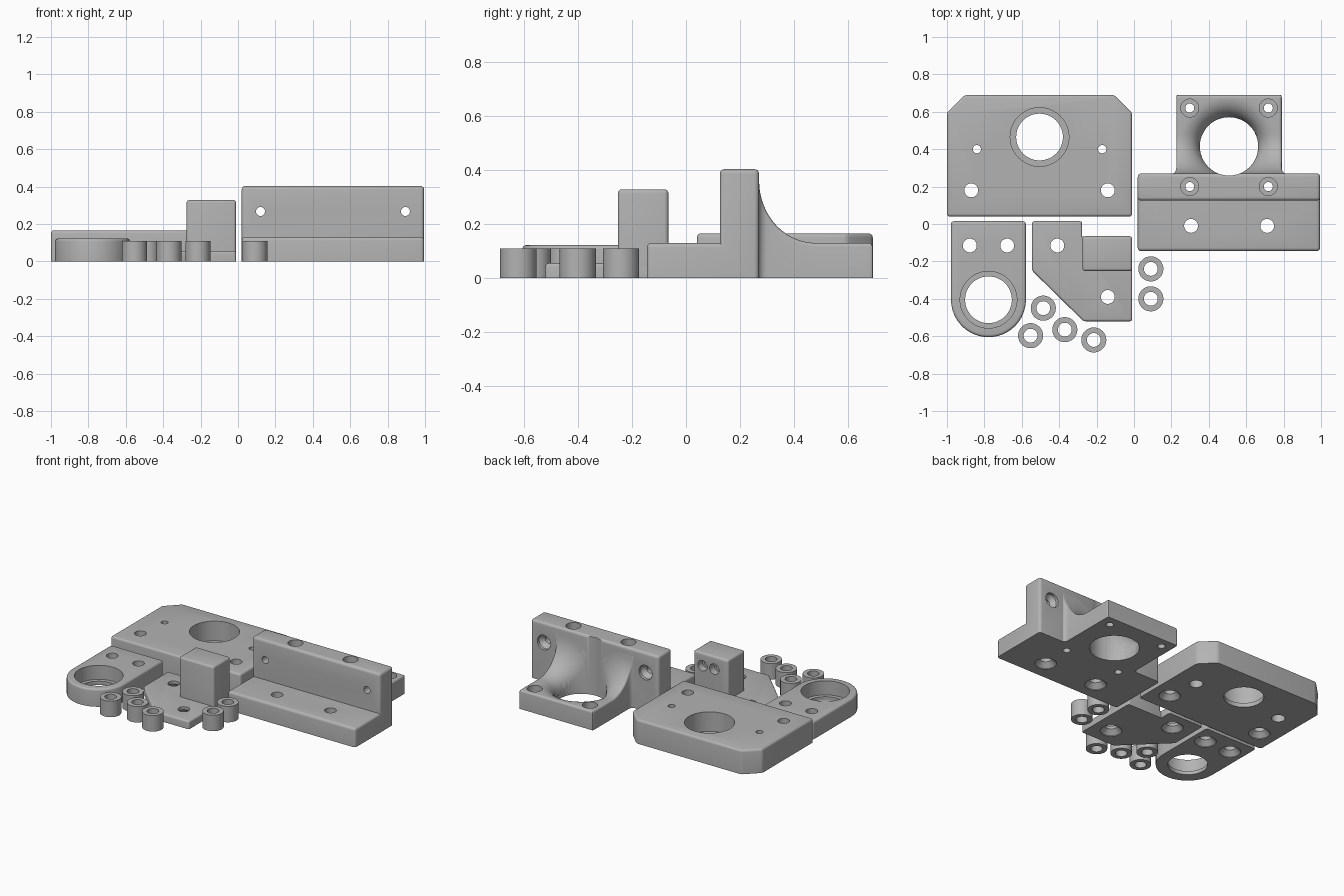
import bpy, bmesh
from math import sqrt, pi, cos, sin, radians
from mathutils import Matrix, Vector

cube = bpy.data.objects.get("Cube")
if cube:
    bpy.data.objects.remove(cube)

GREY = (0.45, 0.45, 0.45, 1)
mat = bpy.data.materials.new("grey plastic")
mat.use_nodes = True
mat.diffuse_color = GREY
bsdf = mat.node_tree.nodes["Principled BSDF"]
bsdf.inputs["Base Color"].default_value = GREY
bsdf.inputs["Roughness"].default_value = 0.6


def make(name, bm):
    bmesh.ops.recalc_face_normals(bm, faces=bm.faces[:])
    me = bpy.data.meshes.new(name)
    bm.to_mesh(me)
    bm.free()
    me.materials.append(mat)
    ob = bpy.data.objects.new(name, me)
    bpy.context.collection.objects.link(ob)
    return ob


def prism(bm, pts, depth, bevel):
    """Extrude an outline and round its convex edges, leaving the underside sharp."""
    face = bm.faces.new([bm.verts.new(p) for p in pts])
    ext = bmesh.ops.extrude_face_region(bm, geom=[face])
    moved = [g for g in ext["geom"] if isinstance(g, bmesh.types.BMVert)]
    bmesh.ops.translate(bm, verts=moved, vec=depth)
    bmesh.ops.recalc_face_normals(bm, faces=bm.faces[:])
    edges = [e for e in bm.edges if e.calc_face_angle_signed(0) > 0.5
             and max(v.co.z for v in e.verts) > 0.001]
    bmesh.ops.bevel(bm, geom=edges, offset=bevel, segments=4, profile=0.5, affect='EDGES')


def plate(name, outline, height, bevel=0.015):
    bm = bmesh.new()
    prism(bm, [(x, y, 0) for x, y in outline], Vector((0, 0, height)), bevel)
    return make(name, bm)


def lathe(bm, profile, loc, axis="Z", closed=False, n=48):
    """Turn (radius, height) pairs around an axis through loc."""
    rot = Matrix.Rotation(-pi / 2, 3, 'X') if axis == "Y" else Matrix.Identity(3)
    rings = [[bm.verts.new(Vector(loc) + rot @ Vector((r * cos(2 * pi * i / n),
              r * sin(2 * pi * i / n), h))) for i in range(n)] for r, h in profile]
    pairs = list(zip(rings, rings[1:]))
    if closed:
        pairs.append((rings[-1], rings[0]))
    for a, b in pairs:
        for i in range(n):
            j = (i + 1) % n
            bm.faces.new((a[i], a[j], b[j], b[i]))
    if not closed:
        bm.faces.new(rings[0])
        bm.faces.new(rings[-1])


def cut(objects, holes):
    """Subtract all turned holes, then shade."""
    bm = bmesh.new()
    for hole in holes:
        lathe(bm, *hole)
    cutter = make("hole_cutter", bm)
    cutter.hide_render = True
    for ob in objects:
        mod = ob.modifiers.new("holes", 'BOOLEAN')
        mod.operation, mod.solver, mod.object = 'DIFFERENCE', 'EXACT', cutter
        bpy.context.view_layer.objects.active = ob
        bpy.ops.object.modifier_apply(modifier=mod.name)
    bpy.data.objects.remove(cutter)
    for ob in objects:
        shade(ob)


def shade(ob):
    bpy.ops.object.select_all(action='DESELECT')
    ob.select_set(True)
    bpy.context.view_layer.objects.active = ob
    bpy.ops.object.shade_smooth_by_angle(angle=radians(32))


TOP = 0.5
# Bolt hole countersunk from below, pilot hole, and stepped bore open at the top
BOLT = [(0.068, -0.02), (0.068, 0.004), (0.037, 0.035), (0.037, TOP)]
PILOT = [(0.043, -0.02), (0.043, 0.05), (0.022, 0.051), (0.022, TOP)]


def bore(small, large, step):
    return [(small, -0.02), (small, step), (large, step), (large, TOP)]


# Motor plate with clipped back corners
motor_plate = plate("motor_plate", [(-1, 0.04), (-0.01, 0.04), (-0.01, 0.595), (-0.105, 0.69),
                                    (-0.905, 0.69), (-1, 0.595)], 0.165)
cut([motor_plate], [(BOLT, (x, 0.18, 0)) for x in (-0.87, -0.14)]
    + [(PILOT, (x, 0.4, 0)) for x in (-0.84, -0.17)]
    + [(bore(0.125, 0.157, 0.03), (-0.505, 0.465, 0))])

# Ring bracket with a round front end
CX, CY, R = -0.778, -0.405, 0.2
arc = [(CX + R * cos(a), CY + R * sin(a)) for a in (pi + pi * i / 32 for i in range(33))]
ring_bracket = plate("ring_bracket", arc + [(CX + R, 0.015), (CX - R, 0.015)], 0.122)
cut([ring_bracket], [(BOLT, (CX + s * 0.1, -0.115, 0)) for s in (-1, 1)]
    + [(bore(0.125, 0.152, 0.025), (CX, CY, 0))])

# Corner bracket: thin plate and upright block
corner_plate = plate("corner_plate", [(-0.545, 0.015), (-0.277, 0.015), (-0.277, -0.066),
                                      (-0.01, -0.066), (-0.01, -0.52), (-0.27, -0.52),
                                      (-0.545, -0.25)], 0.055, 0.012)
cut([corner_plate], [(BOLT, (-0.41, -0.115, 0)), (BOLT, (-0.14, -0.39, 0))])
corner_block = plate("corner_block", [(-0.275, -0.252), (-0.01, -0.252), (-0.01, -0.065),
                                      (-0.275, -0.065)], 0.328)
BLIND = [(0.022, -0.12), (0.022, -0.05), (0.036, -0.05), (0.036, 0.02)]
cut([corner_block], [(BLIND, (x, -0.065, 0.24), "Y") for x in (-0.08, -0.17)])

# Angle bracket: L profile swept sideways
bm = bmesh.new()
prism(bm, [(0.02, y, z) for y, z in [(-0.145, 0), (0.27, 0), (0.27, 0.403), (0.125, 0.403),
                                     (0.125, 0.13), (-0.145, 0.13)]],
      Vector((0.975, 0, 0)), 0.018)
angle_bracket = make("angle_bracket", bm)

# Duct block behind it: height surface with a swept gusset and a flared throat
MX, MY, BORE, FLARE, HALF = 0.508, 0.415, 0.156, 0.11, 0.282
BACK, FRONT, EDGE = 0.69, 0.268, 0.014


def surface(x, y, side):
    rise = max(0, min(1, (0.48 - y) / 0.21))
    z = 0.36 - 0.23 * sqrt(1 - rise * rise)
    s = max(0, min(1, (BORE + FLARE - sqrt((x - MX) ** 2 + (y - MY) ** 2)) / FLARE))
    z -= FLARE * (1 - sqrt(1 - s * s))
    e = min(1, min(side, BACK - y) / EDGE)
    return max(0.015, z - EDGE * (1 - sqrt(max(0, 1 - (1 - e) ** 2))))


def axis_steps(n):
    ends = [EDGE * (1 - cos(pi * i / 8)) for i in range(4)]
    inner = [EDGE + (2 * HALF - 2 * EDGE) * i / n for i in range(n + 1)]
    return ends + inner + [2 * HALF - e for e in reversed(ends)]


bm = bmesh.new()
us = axis_steps(56)
NY = 52
ys = [FRONT + (BACK - EDGE - FRONT) * (i / NY) ** 1.4 for i in range(NY)]
ys += [BACK - EDGE + EDGE * sin(pi * i / 8) for i in range(5)]
top, low = [], []
for y in ys:
    near = max(0, min(1, (0.3 - y) / 0.032))
    corner = max(0, y - BACK + EDGE) / EDGE
    wide = 0.025 * (1 - sqrt(1 - near * near)) - 0.4 * EDGE * (1 - sqrt(max(0, 1 - corner ** 2)))
    row = [(MX + (u - HALF) * (1 + wide / HALF), min(u, 2 * HALF - u)) for u in us]
    top.append([bm.verts.new((x, y, surface(x, y, d))) for x, d in row])
    low.append([bm.verts.new((x, y, 0)) for x, d in row])
for j in range(len(ys) - 1):
    for i in range(len(us) - 1):
        for g in (top, low):
            bm.faces.new((g[j][i], g[j][i + 1], g[j + 1][i + 1], g[j + 1][i]))
    for i in (0, -1):
        bm.faces.new((top[j][i], top[j + 1][i], low[j + 1][i], low[j][i]))
for j in (0, -1):
    for i in range(len(us) - 1):
        bm.faces.new((top[j][i], top[j][i + 1], low[j][i + 1], low[j][i]))
duct_block = make("duct_block", bm)

WALL = [(0.024, -0.2), (0.024, -0.05), (0.05, -0.02), (0.05, 0.03)]
cut([angle_bracket, duct_block],
    [([(BORE, -0.02), (BORE, TOP)], (MX, MY, 0))]
    + [(BOLT, (x, -0.01, 0)) for x in (0.305, 0.712)]
    + [(bore(0.024, 0.048, 0.35), (x, 0.2, 0)) for x in (0.298, 0.718)]
    + [(bore(0.024, 0.048, 0.08), (x, 0.62, 0)) for x in (0.298, 0.718)]
    + [(WALL, (x, 0.27, 0.267), "Y") for x in (0.12, 0.895)])

# Loose spacers
spots = [(0.09, -0.24), (0.09, -0.4), (-0.485, -0.45), (-0.553, -0.597),
         (-0.37, -0.565), (-0.215, -0.62)]
for k, (x, y) in enumerate(spots):
    bm = bmesh.new()
    lathe(bm, [(0.037, 0), (0.067, 0), (0.067, 0.11), (0.037, 0.11)], (x, y, 0), "Z", True)
    shade(make("spacer_%d" % (k + 1), bm))
